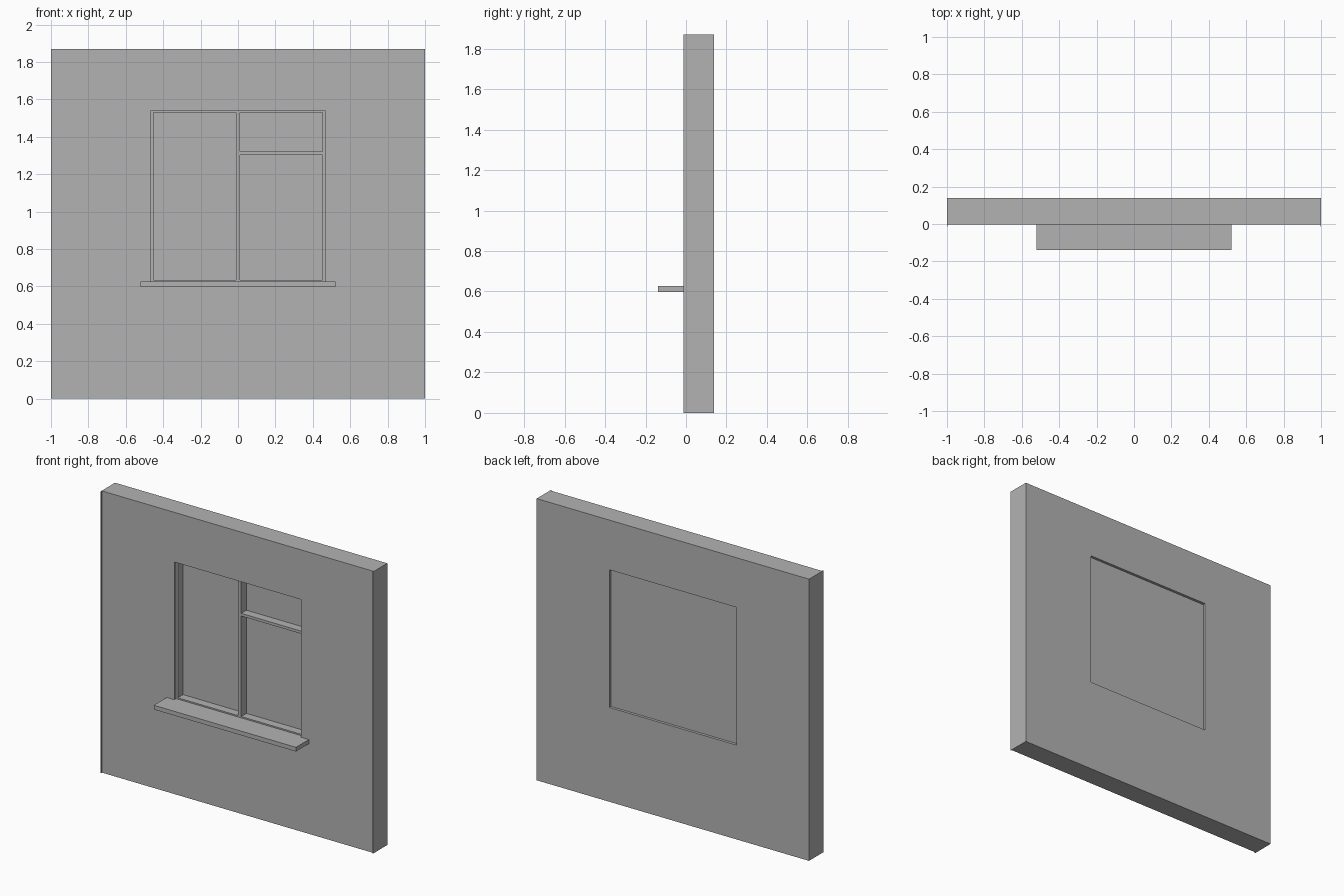
import bpy
import bmesh

cube = bpy.data.objects.get("Cube")
if cube:
    bpy.data.objects.remove(cube, do_unlink=True)

grey = bpy.data.materials.new("plain grey")
GREY = (0.45, 0.45, 0.45, 1)
grey.diffuse_color = GREY
grey.use_nodes = True
grey.node_tree.nodes["Principled BSDF"].inputs["Base Color"].default_value = GREY


def finish(bm, name):
    bmesh.ops.recalc_face_normals(bm, faces=bm.faces)
    mesh = bpy.data.meshes.new(name)
    bm.to_mesh(mesh)
    bm.free()
    mesh.materials.append(grey)
    obj = bpy.data.objects.new(name, mesh)
    bpy.context.collection.objects.link(obj)
    return obj


def box(name, xs, ys, zs):
    bm = bmesh.new()
    bmesh.ops.create_cube(bm, size=1)
    for v in bm.verts:
        v.co = [r[0] if c < 0 else r[1] for c, r in zip(v.co, (xs, ys, zs))]
    return finish(bm, name)


def ring(name, outer, inner, ys):
    """Rectangular frame: outer and inner are (left, right, bottom, top)."""
    bm = bmesh.new()

    def loop(rect, y):
        l, r, b, t = rect
        return [bm.verts.new((x, y, z)) for x, z in ((l, b), (r, b), (r, t), (l, t))]

    front, back = ys
    loops = [loop(outer, front), loop(inner, front), loop(inner, back), loop(outer, back)]
    for k in range(4):
        p, q = loops[k], loops[(k + 1) % 4]
        for i in range(4):
            j = (i + 1) % 4
            bm.faces.new((p[i], p[j], q[j], q[i]))
    return finish(bm, name)


HEIGHT = 1.87
BACK = 0.138
WALL_FRONT = -0.003
FRAME = (0.016, 0.12)      # front and back of the window frame
GLASS = 0.071              # front of the panes
OPENING = (-0.466, 0.466, 0.626, 1.54)
PANES = (-0.453, 0.453, 0.635, 1.53)

# Wall with its window opening
ring("wall", (-1, 1, 0, HEIGHT), OPENING, (WALL_FRONT, BACK))

# Thin lips standing proud at both ends of the wall
for side, x in (("right", -1), ("left", 0.996)):
    box(side + "_wall_lip", (x, x + 0.004), (-0.0125, WALL_FRONT), (0, HEIGHT))

# Window frame, bars and panes
ring("window_frame", OPENING, PANES, FRAME)
box("mullion", (-0.012, 0.012), (FRAME[0], GLASS), PANES[2:])
box("transom", (0.012, PANES[1]), (FRAME[0], GLASS), (1.302, 1.32))
box("window_panes", PANES[:2], (GLASS, FRAME[1]), PANES[2:])

# Projecting sill, running back to the frame inside the opening
box("window_sill", (-0.522, 0.522), (-BACK, WALL_FRONT), (0.598, 0.626))
